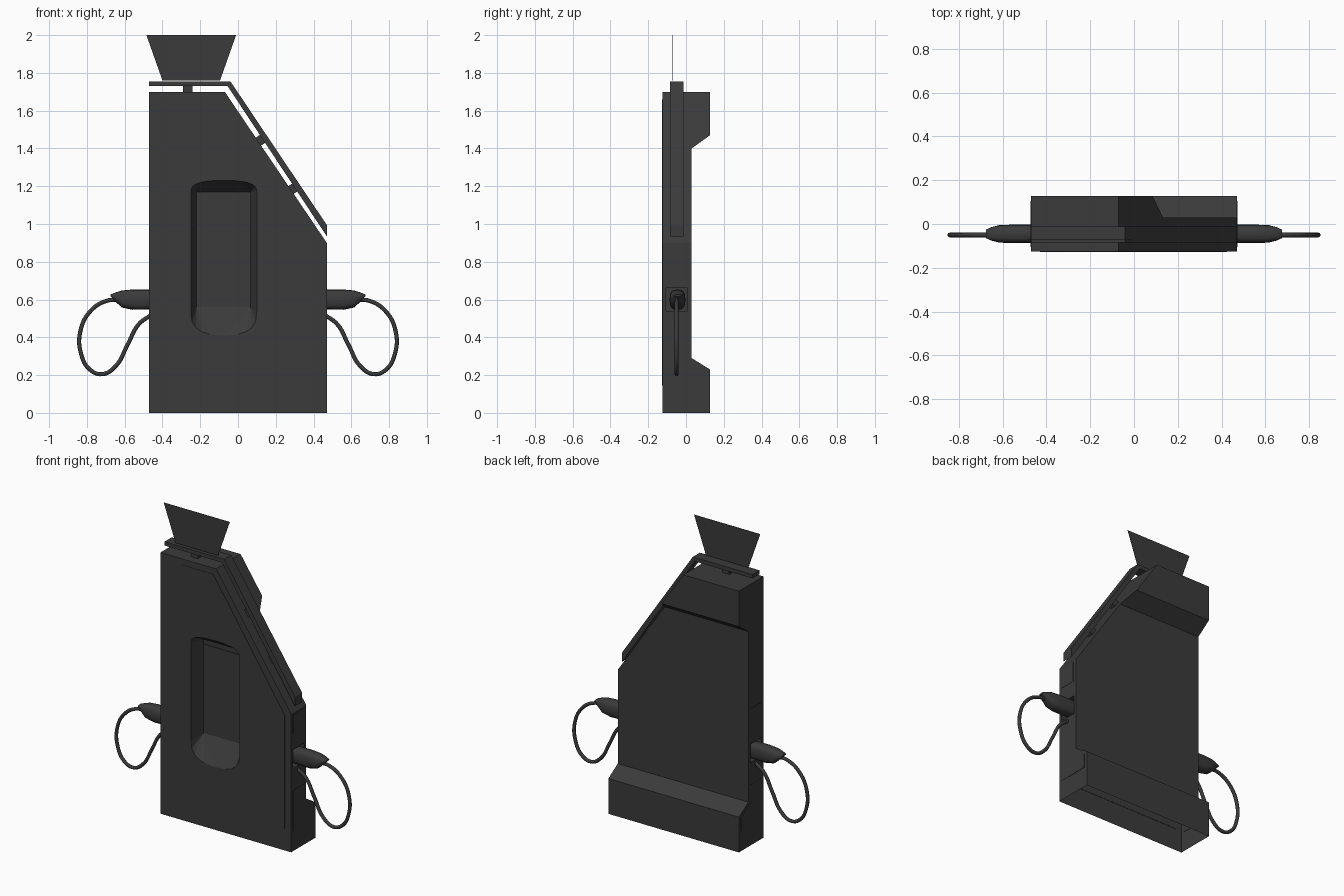
import bpy, bmesh, math
from mathutils import Vector

cube = bpy.data.objects.get("Cube")
if cube:
    bpy.data.objects.remove(cube, do_unlink=True)

# Single charcoal finish
charcoal = bpy.data.materials.new("charcoal")
charcoal.use_nodes = True
COLOR = (0.043, 0.043, 0.043, 1)
charcoal.diffuse_color = COLOR
charcoal.node_tree.nodes["Principled BSDF"].inputs["Base Color"].default_value = COLOR


def finish(name, bm):
    bmesh.ops.recalc_face_normals(bm, faces=bm.faces)
    mesh = bpy.data.meshes.new(name)
    bm.to_mesh(mesh)
    bm.free()
    mesh.materials.append(charcoal)
    obj = bpy.data.objects.new(name, mesh)
    bpy.context.collection.objects.link(obj)
    return obj


def prism(name, outline, axis, start, end):
    """Extrude an outline of (across, height) points along x or y."""
    bm = bmesh.new()
    place = (lambda u, z: (start, u, z)) if axis == "x" else (lambda u, z: (u, start, z))
    face = bm.faces.new([bm.verts.new(place(u, z)) for u, z in outline])
    side = bmesh.ops.extrude_face_region(bm, geom=[face])["geom"]
    shift = Vector((end - start, 0, 0) if axis == "x" else (0, end - start, 0))
    bmesh.ops.translate(bm, vec=shift, verts=[v for v in side if isinstance(v, bmesh.types.BMVert)])
    return finish(name, bm)


def rect(u0, u1, z0, z1):
    return [(u0, z0), (u1, z0), (u1, z1), (u0, z1)]


def activate(obj):
    bpy.ops.object.select_all(action="DESELECT")
    obj.select_set(True)
    bpy.context.view_layer.objects.active = obj


def boolean(obj, cutter, operation="DIFFERENCE"):
    mod = obj.modifiers.new("cut", "BOOLEAN")
    mod.operation, mod.object, mod.solver = operation, cutter, "EXACT"
    activate(obj)
    bpy.ops.object.modifier_apply(modifier=mod.name)


def smooth(obj, degrees):
    activate(obj)
    bpy.ops.object.shade_smooth_by_angle(angle=math.radians(degrees))


# Cabinet: front outline intersected with the side profile
FRONT = -0.125
cabinet = prism("cabinet", [(-0.47, 0), (0.47, 0), (0.47, 0.9), (-0.07, 1.7), (-0.47, 1.7)],
                "y", FRONT, 0.127)
profile = prism("side_profile", [(-0.3, -0.1), (0.127, -0.1), (0.127, 0.23), (0.03, 0.29),
                                 (0.03, 1.4), (0.127, 1.47), (0.127, 1.8), (-0.3, 1.8)],
                "x", -0.6, 0.6)
boolean(cabinet, profile, "INTERSECT")

# Front panel
panel = prism("front_panel", [(-0.43, 0.145), (0.425, 0.145), (0.425, 0.88), (-0.09, 1.66),
                              (-0.32, 1.66), (-0.43, 1.55)], "y", FRONT + 0.002, FRONT - 0.002)

# Screen recess: arched rim narrowing to a rectangular floor
FLOOR = -0.04
bm = bmesh.new()
middle, half, steps = -0.075, 0.177, 10
for low, rise in ((1.175, 0.06), (0.53, -0.13)):
    for i in range(steps + 1):
        a = math.pi * i / steps
        u = math.copysign(abs(math.cos(a)) ** 0.8, math.cos(a))
        bm.verts.new((middle + half * u, FRONT - 0.008, low + rise * math.sin(a) ** 0.8))
for x, z in rect(-0.22, 0.065, 0.56, 1.17):
    bm.verts.new((x, FLOOR, z))
bmesh.ops.convex_hull(bm, input=bm.verts)
recess = finish("recess_cutter", bm)
boolean(cabinet, recess)
boolean(panel, recess)
prism("screen", rect(-0.215, 0.06, 0.565, 1.14), "y", FLOOR + 0.002, FLOOR - 0.004)

# Holster pockets in both sides
cutters = [profile, recess]
for s, side in ((1, "left"), (-1, "right")):
    pocket = prism(side + "_holster_cutter", rect(-0.105, 0.008, 0.54, 0.66), "x", s * 0.43, s * 0.5)
    boolean(cabinet, pocket)
    cutters.append(pocket)
for cutter in cutters:
    cutter.hide_render = True
    cutter.hide_set(True)

# Open underside
bm = bmesh.new()
bm.from_mesh(cabinet.data)
bm.normal_update()
under = [f for f in bm.faces if f.normal.z < -0.9 and f.calc_center_median().z < 0.001]
bmesh.ops.delete(bm, geom=under, context="FACES")
bm.to_mesh(cabinet.data)
bm.free()

# Canopy strip that follows the top and the slope
prism("canopy", [(-0.47, 1.73), (-0.055, 1.73), (0.47, 0.935), (0.47, 0.995), (-0.04, 1.755),
                 (-0.47, 1.755)], "y", -0.085, -0.012)

# Canopy brackets
prism("top_bracket", rect(-0.29, -0.24, 1.69, 1.735), "y", -0.07, -0.03)
along = Vector((0.54, -0.8)).normalized()
out = Vector((-along.y, along.x))
for number, t in enumerate((0.33, 0.65), 1):
    p = Vector((-0.07, 1.7)).lerp(Vector((0.47, 0.9)), t)
    corners = [p - along * 0.025 - out * 0.01, p + along * 0.025 - out * 0.01,
               p + along * 0.025 + out * 0.035, p - along * 0.025 + out * 0.035]
    prism("slope_bracket_%d" % number, corners, "y", -0.07, -0.03)

# Flared sign plate on top
prism("sign_plate", [(-0.40, 1.76), (-0.095, 1.76), (-0.01, 2.0), (-0.485, 2.0)], "y", -0.071, -0.069)

# Handle stations: distance out, bottom, top, half width
STATIONS = [(0.435, 0.55, 0.652, 0.042), (0.5, 0.547, 0.653, 0.042), (0.56, 0.546, 0.653, 0.042),
            (0.615, 0.558, 0.648, 0.04), (0.65, 0.59, 0.637, 0.031), (0.675, 0.617, 0.627, 0.02)]
CABLE = [(0.63, 0.597), (0.69, 0.595), (0.78, 0.54), (0.835, 0.43), (0.83, 0.31), (0.785, 0.23),
         (0.72, 0.205), (0.65, 0.245), (0.585, 0.36), (0.525, 0.47), (0.46, 0.518)]
SIDES = 16

for s, side in ((1, "left"), (-1, "right")):
    # Plug handle lofted through rounded sections
    bm = bmesh.new()
    rings = []
    for x, low, high, width in STATIONS:
        ring = []
        for i in range(SIDES):
            c, n = math.cos(math.tau * i / SIDES), math.sin(math.tau * i / SIDES)
            y = math.copysign(abs(c) ** 0.7, c) * width
            z = math.copysign(abs(n) ** 0.7, n) * (high - low) / 2
            ring.append(bm.verts.new((s * x, y - 0.045, (low + high) / 2 + z)))
        rings.append(ring)
    for a, b in zip(rings, rings[1:]):
        for i in range(SIDES):
            j = (i + 1) % SIDES
            bm.faces.new((a[i], a[j], b[j], b[i]))
    bm.faces.new(rings[0])
    bm.faces.new(rings[-1])
    smooth(finish(side + "_plug_handle", bm), 40)

    # Hanging cable loop
    curve = bpy.data.curves.new(side + "_cable", "CURVE")
    curve.dimensions = "3D"
    curve.bevel_depth, curve.bevel_resolution, curve.resolution_u = 0.011, 2, 6
    curve.use_fill_caps = True
    spline = curve.splines.new("BEZIER")
    spline.bezier_points.add(len(CABLE) - 1)
    for point, (x, z) in zip(spline.bezier_points, CABLE):
        point.co = (s * x, -0.05, z)
        point.handle_left_type = point.handle_right_type = "AUTO"
    curve.materials.append(charcoal)
    cable = bpy.data.objects.new(side + "_cable", curve)
    bpy.context.collection.objects.link(cable)
    activate(cable)
    bpy.ops.object.convert(target="MESH")
    smooth(bpy.context.view_layer.objects.active, 60)

    # Side cover plates
    prism(side + "_lower_cover", [(-0.105, 0.13), (0.105, 0.13), (0.105, 0.22), (0.01, 0.28),
                                  (0.01, 0.395), (-0.105, 0.395)], "x", s * 0.468, s * 0.472)
    prism(side + "_upper_cover", rect(-0.105, 0.005, 0.76, 0.89), "x", s * 0.468, s * 0.472)
